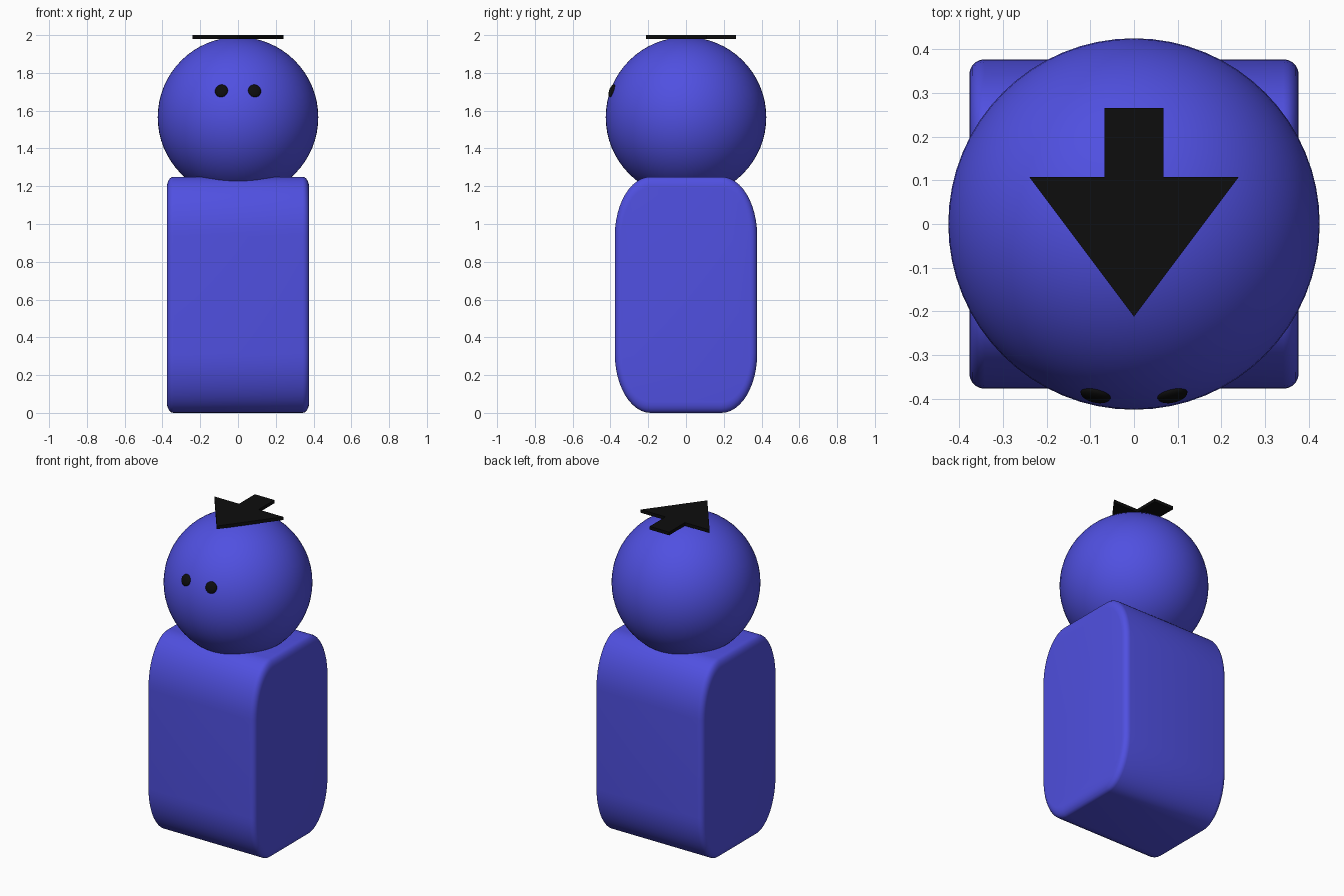
import bpy, bmesh, math
from mathutils import Vector

cube = bpy.data.objects.get("Cube")
if cube:
    bpy.data.objects.remove(cube, do_unlink=True)


def make_material(name, rgb):
    mat = bpy.data.materials.new(name)
    mat.use_nodes = True
    color = (*rgb, 1)
    mat.diffuse_color = color
    mat.node_tree.nodes["Principled BSDF"].inputs["Base Color"].default_value = color
    return mat


def add_object(name, bm, mat, smooth=True):
    bmesh.ops.recalc_face_normals(bm, faces=bm.faces)
    mesh = bpy.data.meshes.new(name)
    bm.to_mesh(mesh)
    bm.free()
    mesh.materials.append(mat)
    obj = bpy.data.objects.new(name, mesh)
    bpy.context.collection.objects.link(obj)
    if smooth:
        bpy.ops.object.select_all(action="DESELECT")
        obj.select_set(True)
        bpy.context.view_layer.objects.active = obj
        bpy.ops.object.shade_smooth_by_angle(angle=math.radians(40))
    return obj


blue = make_material("blue", (0.08, 0.08, 0.75))
black = make_material("black", (0.004, 0.004, 0.004))

HEAD_RADIUS = 0.425
HEAD_CENTER = Vector((0, 0, 1.565))
BODY_WIDTH, BODY_HEIGHT = 0.754, 1.25

# Body: cube with broad rounding along x, a narrow rim, then stretched upward
bm = bmesh.new()
bmesh.ops.create_cube(bm, size=BODY_WIDTH)
long_edges = [e for e in bm.edges if abs(e.verts[0].co.x - e.verts[1].co.x) > 0.1]
bmesh.ops.bevel(bm, geom=long_edges, offset=0.19, segments=12,
                profile=0.5, affect="EDGES")
rim = [e for e in bm.edges if abs(e.verts[0].co.x - e.verts[1].co.x) < 0.01]
bmesh.ops.bevel(bm, geom=rim, offset=0.035, segments=5,
                profile=0.5, affect="EDGES")
bmesh.ops.scale(bm, vec=(1, 1, BODY_HEIGHT / BODY_WIDTH), verts=bm.verts)
bmesh.ops.translate(bm, vec=(0, 0, BODY_HEIGHT / 2), verts=bm.verts)
add_object("body", bm, blue)

# Head
bm = bmesh.new()
bmesh.ops.create_uvsphere(bm, u_segments=64, v_segments=32, radius=HEAD_RADIUS)
head = add_object("head", bm, blue)
head.location = HEAD_CENTER

# Eyes: flattened balls lying on the head surface
for side, label in ((1, "left"), (-1, "right")):
    bm = bmesh.new()
    bmesh.ops.create_uvsphere(bm, u_segments=24, v_segments=12, radius=0.035)
    bmesh.ops.scale(bm, vec=(1, 1, 0.4), verts=bm.verts)
    eye = add_object(label + "_eye", bm, black)
    normal = Vector((side * 0.088, -0.392, 0.14)).normalized()
    eye.location = HEAD_CENTER + normal * HEAD_RADIUS
    eye.rotation_euler = normal.to_track_quat("Z", "Y").to_euler()

# Thin arrow plate on top of the head, pointing forward
half = [(0.068, 0.265), (0.068, 0.108), (0.24, 0.108)]
outline = half + [(0, -0.212)] + [(-x, y) for x, y in reversed(half)]
bm = bmesh.new()
plate = bm.faces.new([bm.verts.new((x, y, 1.98)) for x, y in outline])
extruded = bmesh.ops.extrude_face_region(bm, geom=[plate], use_keep_orig=True)
top = [v for v in extruded["geom"] if isinstance(v, bmesh.types.BMVert)]
bmesh.ops.translate(bm, vec=(0, 0, 0.02), verts=top)
add_object("arrow_plate", bm, black, smooth=False)
